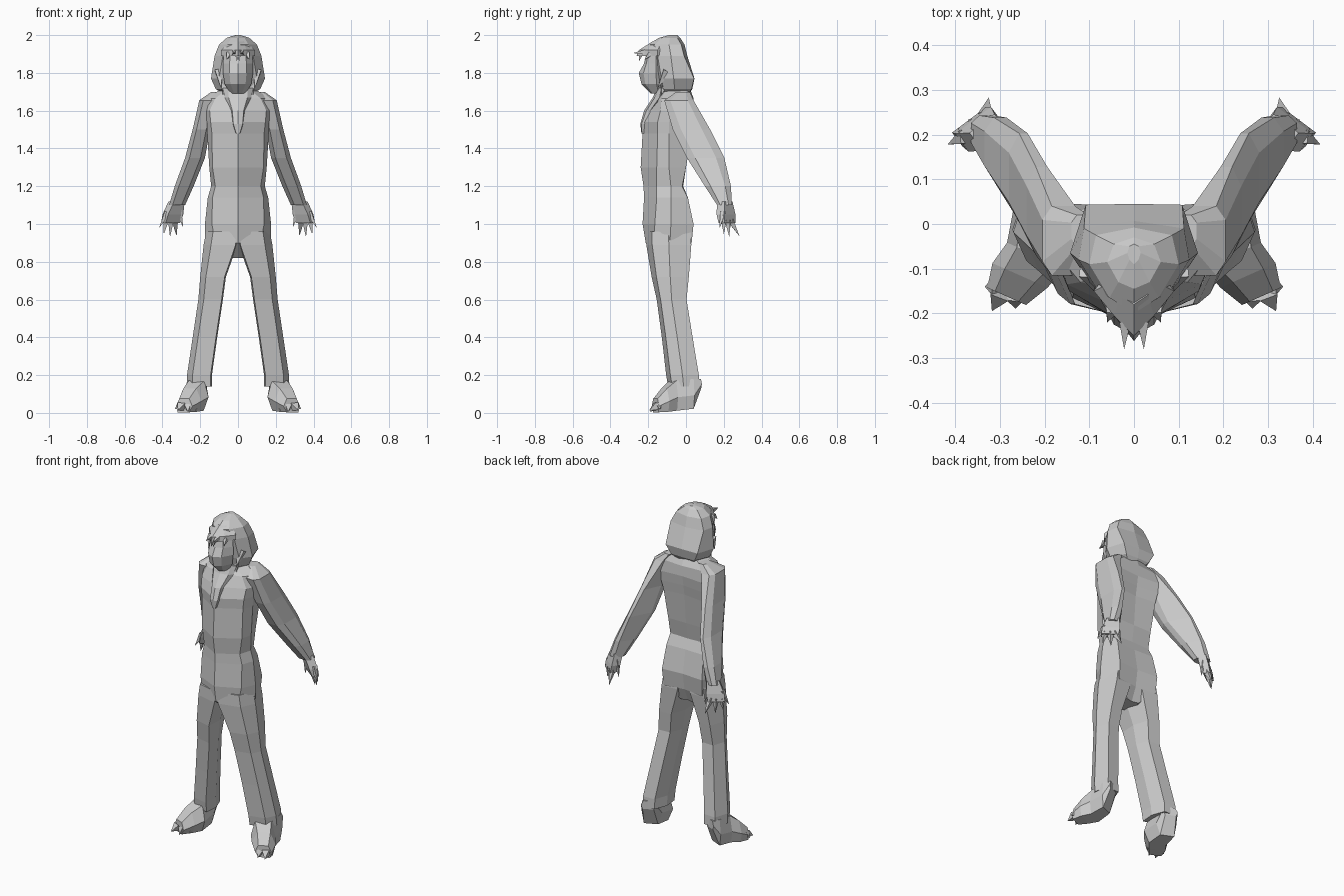
import bpy, bmesh, math
from mathutils import Vector

grey = bpy.data.materials.new("plain grey")
grey.diffuse_color = (0.6, 0.6, 0.6, 1)


def make(name, bm, mirror=False):
    bmesh.ops.recalc_face_normals(bm, faces=bm.faces)
    me = bpy.data.meshes.new(name)
    bm.to_mesh(me)
    bm.free()
    ob = bpy.data.objects.new(name, me)
    bpy.context.collection.objects.link(ob)
    me.materials.append(grey)
    if mirror:
        m = ob.modifiers.new("mirror", 'MIRROR')
        m.use_mirror_merge = False
    return ob


def loft(name, rings, mirror=False):
    """Skin closed rings of points and cap both ends."""
    bm = bmesh.new()
    rows = [[bm.verts.new(p) for p in r] for r in rings]
    n = len(rows[0])
    for a, b in zip(rows, rows[1:]):
        for i in range(n):
            j = (i + 1) % n
            bm.faces.new((a[i], a[j], b[j], b[i]))
    bm.faces.new(rows[0])
    bm.faces.new(rows[-1])
    return make(name, bm, mirror)


def symmetric(z, front, fs, side, bs, back):
    """Ring at height z from a half outline: front, three side points, back."""
    half = [fs, side, bs]
    return ([(0, front, z)] + [(x, y, z) for x, y in half] + [(0, back, z)]
            + [(-x, y, z) for x, y in reversed(half)])


def chamfered(z, x0, x1, y0, y1, c=0.24, inner=0.24):
    """Eight sided ring in a rectangle, with its own cut for the inner back corner."""
    w, d = x1 - x0, y1 - y0
    dx, dy = w * c, d * c
    return [(x0 + dx, y0, z), (x1 - dx, y0, z), (x1, y0 + dy, z), (x1, y1 - dy, z),
            (x1 - dx, y1, z), (x0 + w * inner, y1, z), (x0, y1 - d * inner, z),
            (x0, y0 + dy, z)]


def limb(z, x0, x1, y0, y1):
    """Six sided leg section with a broad front slanting back outwards."""
    w, d = x1 - x0, y1 - y0
    return [(x0 + .05 * w, y0, z), (x1 - .22 * w, y0 + .13 * d, z), (x1, y0 + .5 * d, z),
            (x1 - .2 * w, y1, z), (x0 + .22 * w, y1 - .03 * d, z), (x0, y0 + .5 * d, z)]


def spikes(name, items):
    """Four sided points from base to tip, repeated on the other side."""
    bm = bmesh.new()
    for base, tip, r in items:
        base, tip = Vector(base), Vector(tip)
        d = (tip - base).normalized()
        u = d.orthogonal().normalized()
        w = d.cross(u)
        vs = [bm.verts.new(base + (u * math.cos(a) + w * math.sin(a)) * r)
              for a in (0, math.pi / 2, math.pi, math.pi * 1.5)]
        t = bm.verts.new(tip)
        for i in range(4):
            bm.faces.new((vs[i], vs[(i + 1) % 4], t))
        bm.faces.new(vs)
    return make(name, bm, True)


# torso and hips with a keeled front
loft("torso", [symmetric(*r) for r in (
    (1.72, -.12, (.05, -.10), (.08, -.06), (.06, .0), .02),
    (1.665, -.16, (.12, -.13), (.17, -.07), (.14, .03), .04),
    (1.60, -.205, (.15, -.135), (.17, -.09), (.14, .045), .035),
    (1.54, -.235, (.145, -.15), (.165, -.09), (.14, .04), .025),
    (1.48, -.230, (.138, -.15), (.163, -.09), (.13, .03), .015),
    (1.30, -.24, (.135, -.155), (.152, -.09), (.12, .0), .0),
    (1.20, -.225, (.12, -.155), (.142, -.08), (.12, -.02), -.015),
    (1.14, -.222, (.135, -.155), (.16, -.08), (.125, .01), .005),
    (1.00, -.23, (.138, -.165), (.175, -.08), (.135, .04), .03),
    (0.90, -.213, (.12, -.17), (.176, -.085), (.13, .03), .015),
    (0.82, -.12, (.04, -.12), (.08, -.08), (.04, -.01), -.02))])

# neck
loft("neck", [chamfered(1.68, -.07, .07, -.14, .01),
              chamfered(1.74, -.06, .06, -.14, .0)])

# chest bib hanging from the throat
loft("chest_bib", [symmetric(*r) for r in (
    (1.72, -.155, (.05, -.145), (.08, -.13), (.05, -.11), -.10),
    (1.67, -.175, (.05, -.165), (.07, -.14), (.06, -.12), -.12),
    (1.60, -.222, (.03, -.21), (.035, -.19), (.02, -.18), -.18),
    (1.53, -.242, (.025, -.235), (.03, -.20), (.02, -.19), -.19),
    (1.48, -.236, (.01, -.234), (.012, -.22), (.01, -.21), -.21))])

# hooded mane around the head, broad across the back
loft("mane", [symmetric(*r) for r in (
    (2.00, -.09, (.01, -.08), (.015, -.065), (.01, -.05), -.045),
    (1.985, -.145, (.035, -.13), (.06, -.085), (.045, -.045), -.03),
    (1.95, -.20, (.055, -.165), (.10, -.09), (.085, -.025), -.008),
    (1.89, -.19, (.08, -.15), (.124, -.08), (.112, -.01), .007),
    (1.77, -.16, (.10, -.13), (.143, -.065), (.108, .043), .045),
    (1.715, -.14, (.085, -.12), (.118, -.06), (.08, .03), .033),
    (1.675, -.12, (.04, -.11), (.06, -.07), (.045, .0), .01))])

# muzzle with chin
loft("muzzle", [symmetric(*r) for r in (
    (1.90, -.21, (.04, -.20), (.075, -.16), (.05, -.12), -.10),
    (1.85, -.222, (.045, -.21), (.08, -.16), (.05, -.12), -.10),
    (1.80, -.25, (.045, -.225), (.08, -.16), (.05, -.12), -.10),
    (1.74, -.235, (.04, -.215), (.07, -.155), (.04, -.12), -.10),
    (1.69, -.185, (.02, -.175), (.04, -.145), (.02, -.12), -.10))])

# overhanging brow
loft("brow", [symmetric(*r) for r in (
    (1.965, -.18, (.03, -.16), (.05, -.13), (.04, -.10), -.09),
    (1.92, -.25, (.045, -.205), (.09, -.15), (.06, -.11), -.10),
    (1.89, -.262, (.045, -.205), (.09, -.15), (.06, -.11), -.10))])
spikes("brow_tufts", [((.02, -.22, 1.91), (.022, -.28, 1.905), .018),
                      ((.05, -.19, 1.90), (.06, -.22, 1.87), .018),
                      ((.006, -.24, 1.89), (.006, -.25, 1.86), .01)])
spikes("mane_locks", [((.10, -.10, 1.81), (.09, -.15, 1.72), .03),
                      ((.07, -.11, 1.75), (.08, -.13, 1.68), .025)])

# arms swept down and back
loft("arm", [chamfered(*r) for r in (
    (1.70, .09, .14, -.05, .02),
    (1.655, .10, .205, -.115, .04, .2, .3),
    (1.50, .148, .24, -.07, .128, .22, .5),
    (1.35, .175, .28, .005, .203, .22, .6),
    (1.20, .235, .335, .10, .238, .22, .5),
    (1.10, .28, .365, .165, .243, .22, .4))], True)


def slab(c, across, w, z0, z1, top):
    """Six sided upright section across a limb, narrow at top and sole."""
    c, a = Vector((c[0], c[1], 0)), Vector((across[0], across[1], 0)).normalized()
    zm = z0 + (z1 - z0) * .45
    return [c + a * s * w / 2 + Vector((0, 0, z)) for s, z in (
        (-.6, z0), (.8, z0), (1, zm), (top, z1), (-top, z1), (-1, zm))]


def palm(z, cx, cy, w, t):
    """Four sided hand section, broad from outer front to inner back."""
    a, b = Vector((.8, -.6, 0)) * w / 2, Vector((.6, .8, 0)) * t / 2
    c = Vector((cx, cy, z))
    return [c + a + b, c - a + b, c - a - b, c + a - b]


# hands and pointed fingers
loft("hand", [palm(1.12, .325, .205, .07, .05), palm(1.05, .345, .212, .10, .05),
              palm(1.005, .357, .217, .095, .04)], True)
spikes("fingers", [((.375, .195, 1.06), (.417, .178, .98), .022),
                   ((.38, .20, 1.02), (.393, .20, .945), .02),
                   ((.355, .22, 1.02), (.36, .23, .93), .022),
                   ((.333, .235, 1.02), (.325, .283, .935), .022),
                   ((.315, .22, 1.08), (.29, .235, .98), .022)])

# legs
loft("leg", [limb(*r) for r in (
    (0.96, .005, .168, -.21, .025),
    (0.89, .003, .182, -.21, .028),
    (0.72, .064, .20, -.182, .015),
    (0.60, .08, .21, -.155, .003),
    (0.40, .11, .24, -.128, .035),
    (0.20, .138, .27, -.105, .068),
    (0.14, .138, .272, -.095, .07))], True)

# feet turned outward
loft("foot", [slab(c, (.9, .4), *r) for c, r in (
    ((.205, .066), (.09, .13, .18, .7)),
    ((.215, .022), (.115, .022, .18, .8)),
    ((.22, -.07), (.14, .012, .17, .65)),
    ((.255, -.115), (.135, .006, .13, .55)),
    ((.285, -.162), (.095, .003, .075, .6)))], True)
spikes("toe_claws", [((.308, -.14, .04), (.334, -.14, .02), .025),
                     ((.30, -.155, .035), (.318, -.195, .012), .03),
                     ((.265, -.16, .035), (.265, -.19, .005), .025),
                     ((.225, -.12, .035), (.222, -.15, .012), .025)])
